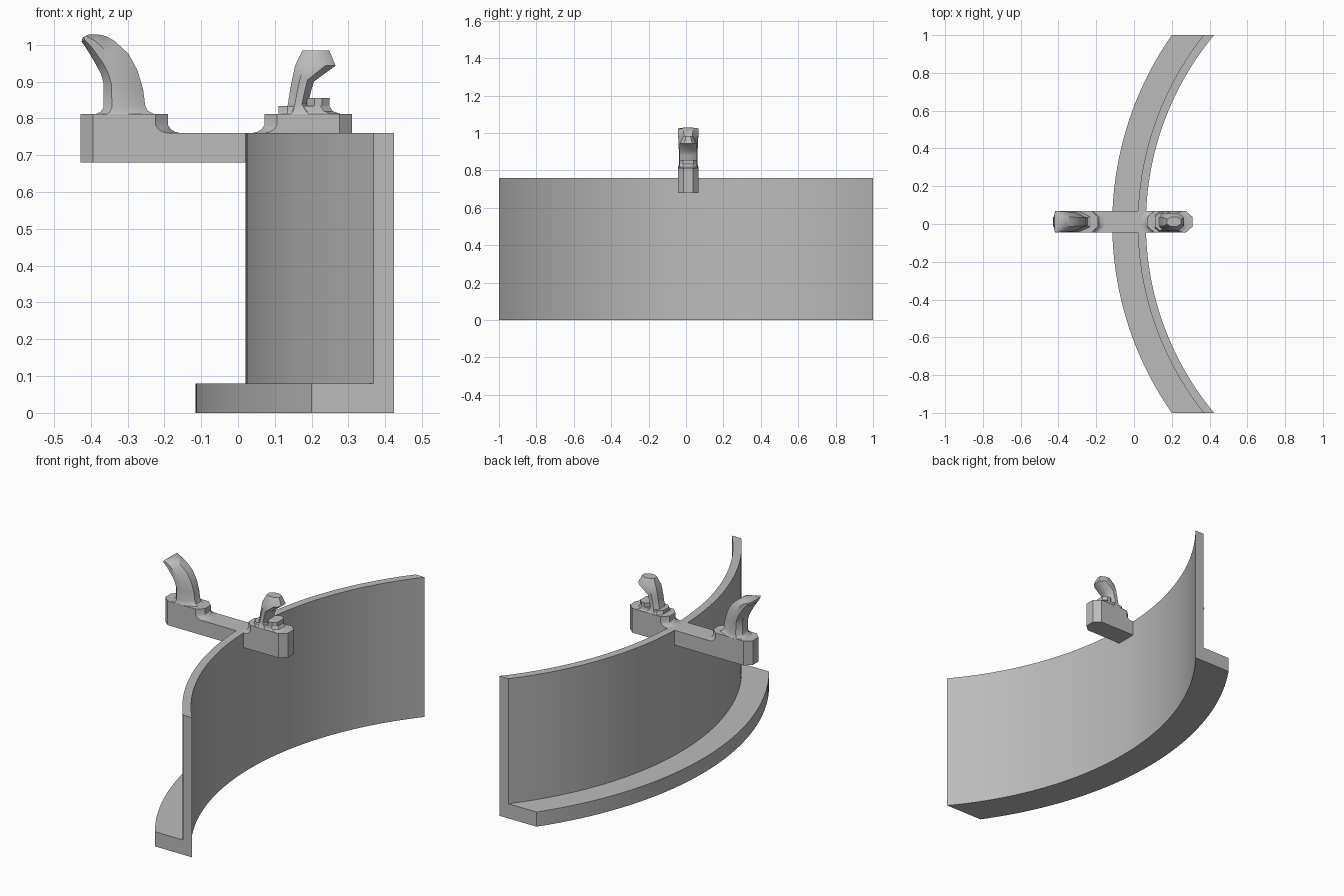
import bpy, bmesh, math

if "Cube" in bpy.data.objects:
    bpy.data.objects.remove(bpy.data.objects["Cube"])

grey = bpy.data.materials.new("plain grey")
grey.diffuse_color = (0.5, 0.5, 0.5, 1)
grey.use_nodes = True
grey.node_tree.nodes["Principled BSDF"].inputs["Base Color"].default_value = grey.diffuse_color
YC, HALF = 0.012, 0.056          # bracket centre line and half width


def loft(name, rings, angle=30):
    """Skin a list of matching closed rings and cap both ends."""
    bm = bmesh.new()
    rows = [[bm.verts.new(p) for p in r] for r in rings]
    n = len(rows[0])
    for a, b in zip(rows, rows[1:]):
        for i in range(n):
            j = (i + 1) % n
            bm.faces.new((a[i], a[j], b[j], b[i]))
    bm.faces.new(rows[0])
    bm.faces.new(rows[-1])
    bmesh.ops.recalc_face_normals(bm, faces=bm.faces)
    me = bpy.data.meshes.new(name)
    bm.to_mesh(me)
    bm.free()
    ob = bpy.data.objects.new(name, me)
    bpy.context.collection.objects.link(ob)
    me.materials.append(grey)
    bpy.ops.object.select_all(action='DESELECT')
    bpy.context.view_layer.objects.active = ob
    ob.select_set(True)
    bpy.ops.object.shade_smooth_by_angle(angle=math.radians(angle))
    return ob


# Curved wall with its foot flange: an L section swept along an arc, ends cut square
CX, R_IN, R_OUT, R_FOOT = 1.63, 1.567, 1.61, 1.745
section = [(R_IN, 0), (R_FOOT, 0), (R_FOOT, 0.08), (R_OUT, 0.08), (R_OUT, 0.76), (R_IN, 0.76)]
STEPS = 48
rings = []
for i in range(STEPS + 1):
    y = -1 + 2 * i / STEPS
    rings.append([(CX - math.sqrt(r * r - y * y), y, z) for r, z in section])
loft("curved_wall", rings)


def plan(x0, x1, z, half=HALF, c=0.034):
    """Chamfered rectangle in plan."""
    e = half - c * 0.9
    pts = [(x0, -e), (x0 + c, -half), (x1 - c, -half), (x1, -e),
           (x1, e), (x1 - c, half), (x0 + c, half), (x0, e)]
    return [(x, YC + y, z) for x, y in pts]


# Cross bar over the wall
loft("cross_bar", [plan(-0.428, 0.31, z) for z in (0.68, 0.76)])

# Raised platforms; the inner end flares down into the bar
flare = [(0.76, 0.034), (0.763, 0.02), (0.77, 0.008), (0.782, 0), (0.812, 0)]
loft("left_platform", [plan(-0.428, -0.19 + d, z) for z, d in flare])
loft("right_platform", [plan(0.072 - d, 0.31, z) for z, d in flare])


def hook(name, stations):
    """Octagonal stem; each station is left edge, right edge, half width, chamfers left and right."""
    rings = []
    for (xl, zl), (xr, zr), h, cl, cr in stations:
        ring = []
        for t, w in ((0, 0.5), (cl, 1), (1 - cr, 1), (1, 0.45)):
            ring.append((xl + (xr - xl) * t, YC - h * w, zl + (zr - zl) * t))
        ring += [(x, 2 * YC - y, z) for x, y, z in reversed(ring)]
        rings.append(ring)
    return loft(name, rings, 35)


# Tall left hook, bending outwards
hook("left_hook", [
    ((-0.39, 0.81), (-0.225, 0.81), 0.056, 0.2, 0.4),
    ((-0.373, 0.818), (-0.245, 0.82), 0.053, 0.2, 0.45),
    ((-0.365, 0.83), (-0.252, 0.835), 0.05, 0.2, 0.5),
    ((-0.365, 0.895), (-0.258, 0.88), 0.05, 0.2, 0.5),
    ((-0.372, 0.92), (-0.273, 0.93), 0.051, 0.2, 0.5),
    ((-0.385, 0.945), (-0.297, 0.975), 0.052, 0.2, 0.5),
    ((-0.404, 0.977), (-0.335, 1.01), 0.054, 0.2, 0.5),
    ((-0.416, 0.996), (-0.358, 1.023), 0.055, 0.2, 0.5),
    ((-0.425, 1.008), (-0.38, 1.028), 0.056, 0.2, 0.5),
    ((-0.422, 1.02), (-0.405, 1.028), 0.056, 0.2, 0.5),
])

# Short right hook, leaning inwards with a forward nose
hook("right_hook", [
    ((0.105, 0.81), (0.23, 0.81), 0.056, 0.3, 0.3),
    ((0.125, 0.82), (0.21, 0.82), 0.05, 0.3, 0.3),
    ((0.135, 0.835), (0.19, 0.84), 0.046, 0.35, 0.3),
    ((0.142, 0.88), (0.2, 0.88), 0.046, 0.35, 0.3),
    ((0.149, 0.915), (0.206, 0.9), 0.046, 0.35, 0.3),
    ((0.155, 0.943), (0.265, 0.943), 0.046, 0.25, 0.25),
    ((0.175, 0.984), (0.248, 0.984), 0.026, 0.3, 0.3),
])

# Low stop beside the right hook
loft("hook_stop", [plan(0.11, x, z, h, 0.024) for x, z, h in
                   ((0.278, 0.812, 0.054), (0.258, 0.819, 0.048), (0.248, 0.833, 0.046))])
loft("stop_block", [plan(0.188, 0.248, z, 0.046, 0.02) for z in (0.833, 0.855)])
